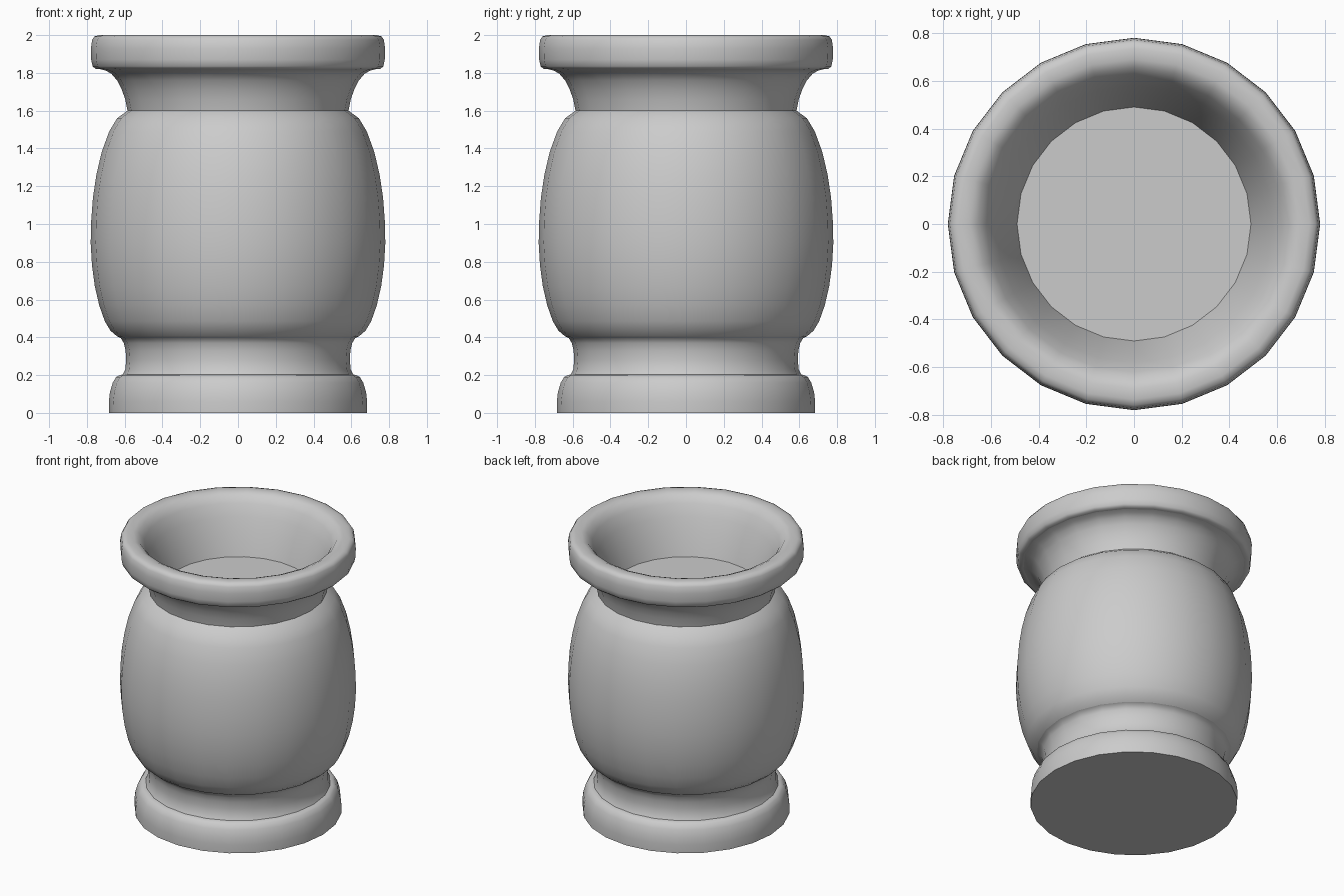
import bpy, bmesh, math

SIDES = 24

cube = bpy.data.objects.get("Cube")
if cube:
    bpy.data.objects.remove(cube, do_unlink=True)

grey = bpy.data.materials.new("plain grey")
grey.use_nodes = True
colour = (0.6, 0.6, 0.6, 1)
grey.diffuse_color = colour
grey.node_tree.nodes["Principled BSDF"].inputs["Base Color"].default_value = colour


def lathe(name, profile, cap_start=False, cap_end=False):
    """Turn a (radius, height) profile about z, listed with the outside on its right."""
    bm = bmesh.new()
    rings = []
    for r, z in profile:
        angles = [math.tau * i / SIDES for i in range(SIDES)]
        rings.append([bm.verts.new((r * math.cos(a), r * math.sin(a), z)) for a in angles])
    for low, high in zip(rings, rings[1:]):
        for i in range(SIDES):
            j = (i + 1) % SIDES
            bm.faces.new((low[i], low[j], high[j], high[i]))
    if cap_start:
        bm.faces.new(rings[0][::-1])
    if cap_end:
        bm.faces.new(rings[-1])
    mesh = bpy.data.meshes.new(name)
    bm.to_mesh(mesh)
    bm.free()
    mesh.materials.append(grey)
    obj = bpy.data.objects.new(name, mesh)
    bpy.context.collection.objects.link(obj)
    bpy.ops.object.select_all(action="DESELECT")
    obj.select_set(True)
    bpy.context.view_layer.objects.active = obj
    bpy.ops.object.shade_smooth_by_angle(angle=math.radians(50))
    return obj


# Rounded foot with a closed underside
lathe("foot", [(.683, 0), (.684, .06), (.678, .11), (.663, .16), (.645, .19), (.627, .2),
               (.61, .203)], cap_start=True)

# Hollow waist between foot and belly
lathe("waist", [(.61, .203), (.597, .23), (.592, .28), (.595, .33), (.605, .37),
                (.62, .395), (.64, .405)])

# Full belly
lathe("belly", [(.64, .405), (.675, .435), (.705, .485), (.735, .57), (.758, .67), (.773, .78),
                (.78, .9), (.777, 1.02), (.768, 1.14), (.75, 1.26), (.722, 1.38),
                (.682, 1.49), (.64, 1.56), (.585, 1.6)])

# Flared neck
lathe("neck", [(.585, 1.6), (.597, 1.66), (.615, 1.71), (.64, 1.76), (.67, 1.795),
               (.7, 1.812), (.73, 1.82)])

# Thick rim rolling over into the well and its flat floor
lathe("rim_and_well", [(.73, 1.82), (.755, 1.822), (.77, 1.835), (.777, 1.87), (.779, 1.93),
                       (.772, 1.975), (.76, 1.993), (.735, 2), (.69, 2), (.655, 1.985),
                       (.62, 1.94), (.58, 1.86), (.545, 1.77), (.515, 1.69),
                       (.49, 1.61)], cap_end=True)
